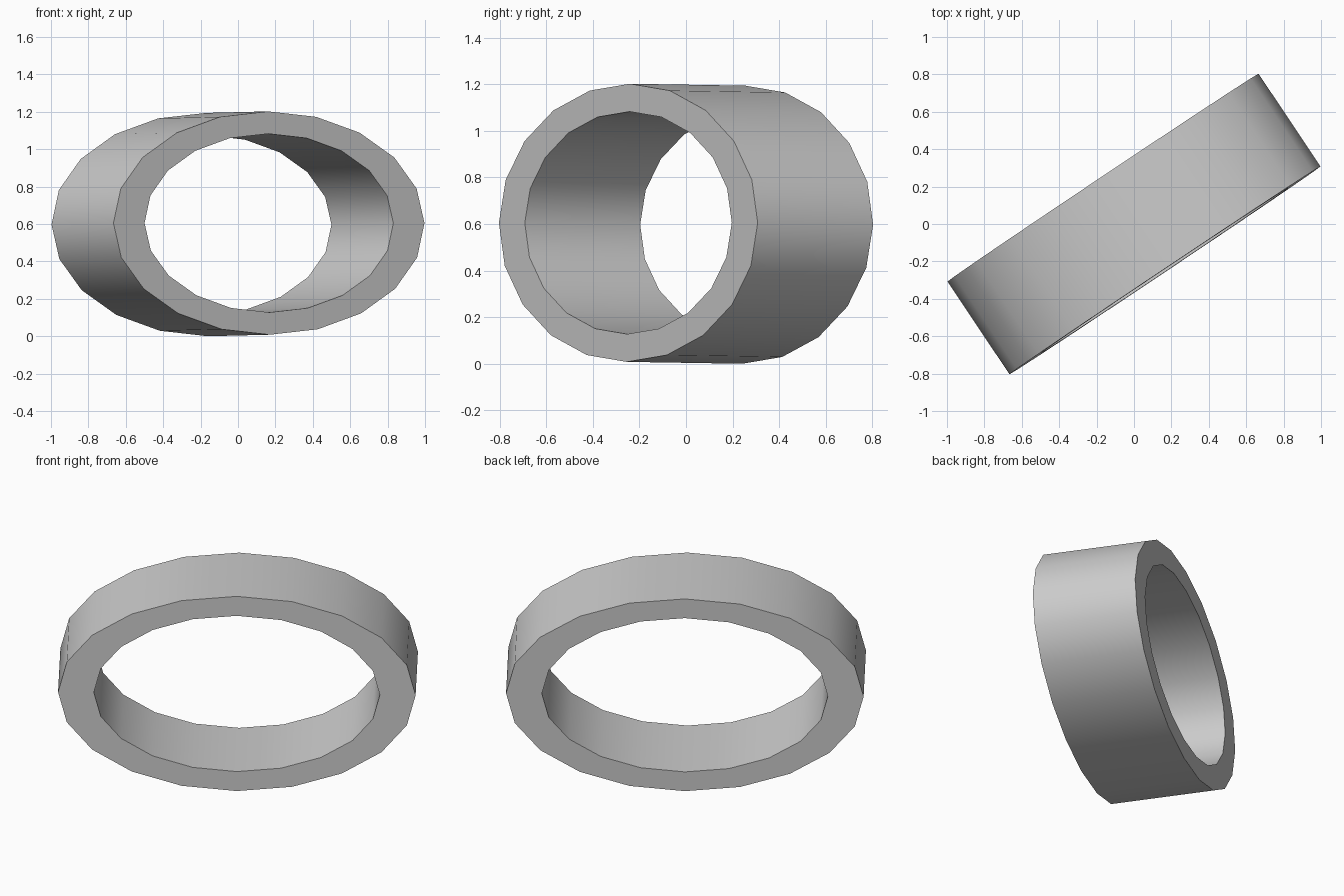
import bpy, bmesh
from math import sin, cos, pi, radians

if "Cube" in bpy.data.objects:
    bpy.data.objects.remove(bpy.data.objects["Cube"])

SIDES = 20
HALF_DEPTH = 0.298

# Elliptical tube: four rings swept around a rectangular section
section = [(1.0, -HALF_DEPTH), (1.0, HALF_DEPTH), (0.8, HALF_DEPTH), (0.8, -HALF_DEPTH)]
bm = bmesh.new()
rings = []
for scale, y in section:
    rings.append([bm.verts.new((scale * cos(2 * pi * i / SIDES), y,
                                scale * 0.597 * sin(2 * pi * i / SIDES)))
                  for i in range(SIDES)])
for k in range(4):
    a, b = rings[k], rings[(k + 1) % 4]
    for i in range(SIDES):
        j = (i + 1) % SIDES
        bm.faces.new((a[i], a[j], b[j], b[i]))
bmesh.ops.recalc_face_normals(bm, faces=bm.faces)

mesh = bpy.data.meshes.new("oval_ring")
bm.to_mesh(mesh)
bm.free()
ring = bpy.data.objects.new("oval_ring", mesh)
bpy.context.collection.objects.link(ring)

# Turned about z, leaning very slightly back
ring.rotation_euler = (-0.0136, 0, radians(33.75))
ring.location.z = 0.601

# Smooth round walls, sharp rims
bpy.context.view_layer.objects.active = ring
ring.select_set(True)
bpy.ops.object.shade_smooth_by_angle(angle=radians(40))
